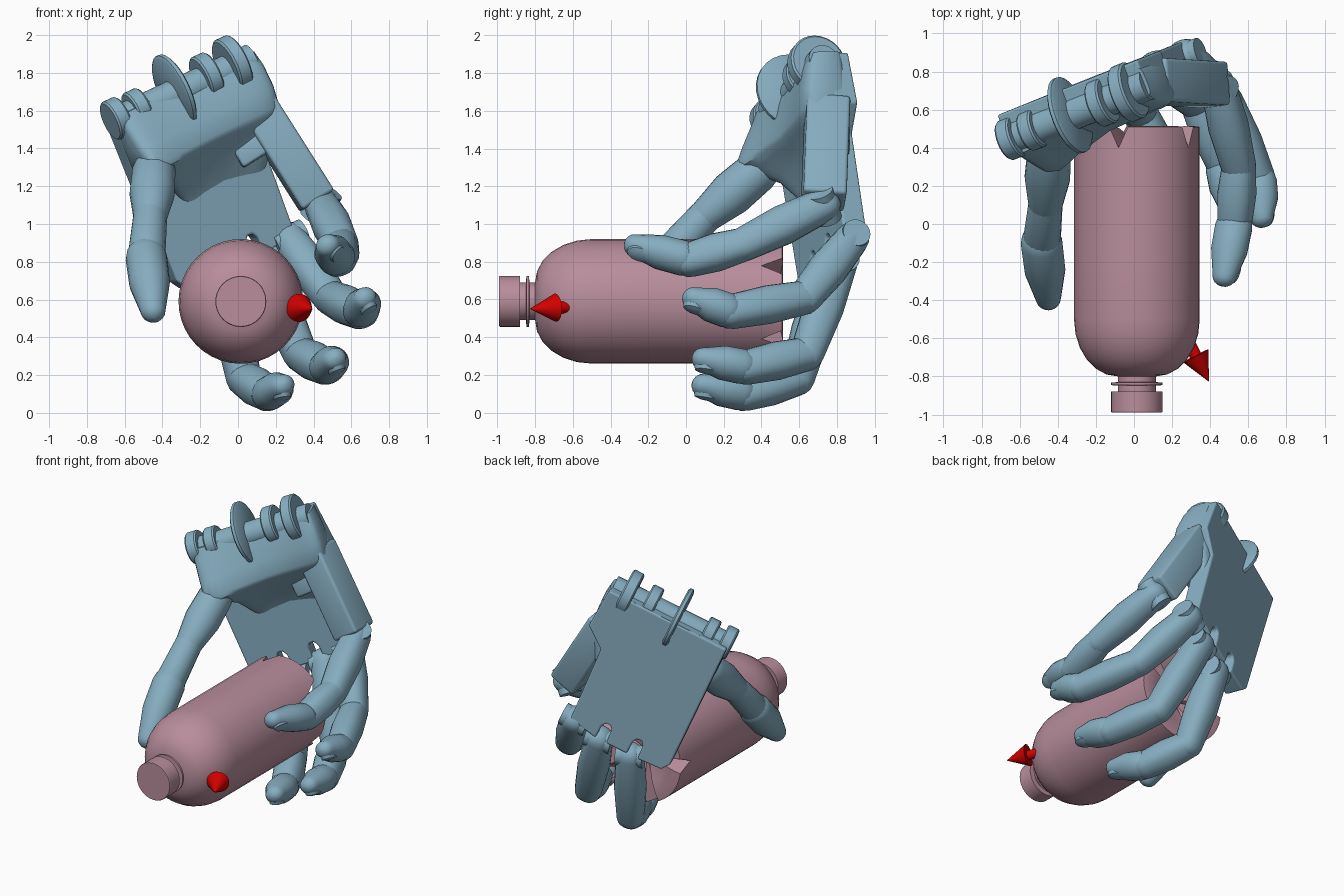
import bpy, bmesh, math
from mathutils import Vector as V, Matrix

if "Cube" in bpy.data.objects:
    bpy.data.objects.remove(bpy.data.objects["Cube"])

def material(name, rgb):
    m = bpy.data.materials.new(name)
    m.diffuse_color = (*rgb, 1)
    m.use_nodes = True
    m.node_tree.nodes["Principled BSDF"].inputs["Base Color"].default_value = m.diffuse_color
    return m

BLUE = material("blue", (0.24, 0.42, 0.53))
PINK = material("pink", (0.48, 0.27, 0.33))
RED = material("red", (0.65, 0.0, 0.0))

# Palm frame: U across the hand, D towards the fingers, N out of the palm
U = V((0.86, 0.34, 0.40)).normalized()
D = V((0.42, 0.17, -0.885))
D = (D - U * D.dot(U)).normalized()
N = -U.cross(D)
O = V((-0.72, 0.57, 1.57))
PALM = Matrix((U, D, N)).transposed()

def P(a, b, c):
    return O + PALM @ V((a, b, c))

def finish(name, bm, mat, angle=35, bevel=0):
    bmesh.ops.remove_doubles(bm, verts=bm.verts, dist=1e-5)
    bmesh.ops.recalc_face_normals(bm, faces=bm.faces)
    me = bpy.data.meshes.new(name)
    bm.to_mesh(me)
    bm.free()
    ob = bpy.data.objects.new(name, me)
    bpy.context.collection.objects.link(ob)
    me.materials.append(mat)
    bpy.ops.object.select_all(action='DESELECT')
    ob.select_set(True)
    bpy.context.view_layer.objects.active = ob
    if bevel:
        mod = ob.modifiers.new("soft", 'BEVEL')
        mod.width, mod.segments = bevel, 3
        bpy.ops.object.modifier_apply(modifier="soft")
    bpy.ops.object.shade_smooth_by_angle(angle=math.radians(angle))
    return ob

def loft(name, rings, mat, angle=35):
    bm = bmesh.new()
    vs = [[bm.verts.new(p) for p in r] for r in rings]
    n = len(vs[0])
    for a, b in zip(vs, vs[1:]):
        for i in range(n):
            j = (i + 1) % n
            bm.faces.new((a[i], a[j], b[j], b[i]))
    bm.faces.new(vs[0])
    bm.faces.new(vs[-1])
    return finish(name, bm, mat, angle)

def frame(axis, side):
    z = axis.normalized()
    x = (side - z * side.dot(z)).normalized()
    return x, z.cross(x), z

def lathe(name, base, axis, profile, mat, n=24, side=U, sx=1.0, sy=1.0, power=1.0):
    x, y, z = frame(V(axis), V(side))
    sp = lambda t: math.copysign(abs(t) ** power, t)
    rings = []
    for r, h in profile:
        rings.append([V(base) + z * h + x * (sx * r * sp(math.cos(2 * math.pi * i / n)))
                      + y * (sy * r * sp(math.sin(2 * math.pi * i / n))) for i in range(n)])
    return loft(name, rings, mat)

def link(name, p, q, r0, r1, sx=1.0, power=0.85, mid=None):
    p, q = V(p), V(q)
    L = (q - p).length
    arc = [math.radians(t) for t in (3, 25, 45, 65, 90)]
    prof = [(r0 * math.sin(t), -r0 * math.cos(t)) for t in arc]
    if mid:
        prof.append((mid, L * 0.5))
    prof += [(r1 * math.sin(t), L + r1 * math.cos(t)) for t in reversed(arc)]
    return lathe(name, p, q - p, prof, BLUE, 20, sx=sx, power=power)

def box(name, centre, size, rot, bevel=0.02):
    bm = bmesh.new()
    bmesh.ops.create_cube(bm, size=1, matrix=Matrix.Translation(centre) @ rot.to_4x4() @ Matrix.Diagonal((*size, 1)))
    return finish(name, bm, BLUE, 35, bevel)

def disc(name, centre, r, t, axis=U):
    lathe(name, V(centre) - V(axis) * t / 2, axis, [(r * .93, 0), (r, .01), (r, t - .01), (r * .93, t)], BLUE, 28, side=D)

# Bottle: turned body with five V-shaped grooves in the foot
SEG, R, C = 40, 0.33, V((0.015, 0, 0.59))
profile = [(0.01, 0.42, 0), (0.2, 0.50, .09), (0.29, 0.515, .115), (R, 0.51, .11), (R, 0.40, 0)]
profile += [(R, y, 0) for y in (0.1, -0.2, -0.5)]
profile += [(0.1 + 0.23 * math.cos(t), -0.5 - 0.3 * math.sin(t), 0) for t in [math.radians(15 * k) for k in range(1, 7)]]
profile += [(r, y, 0) for r, y in ((.1, -.83), (.135, -.832), (.135, -.846), (.1, -.848),
                                   (.1, -.88), (.135, -.88), (.135, -.985), (.132, -.99))]
rings = []
for r, y, cut in profile:
    ring = []
    for i in range(SEG):
        t = math.radians(35 + i * 360 / SEG)
        ring.append(C + V((r * math.cos(t), y - (cut if i % 8 == 0 else 0), r * math.sin(t))))
    rings.append(ring)
loft("bottle", rings, PINK, 30)

# Red direction arrow
a0, a1 = V((0.285, -0.615, 0.56)), V((0.392, -0.825, 0.55))
L = (a1 - a0).length
lathe("arrow", a0, a1 - a0, [(.032, 0), (.032, L - .15), (.075, L - .15), (.002, L)], RED)

# Palm plate with finger slots, drawn in the palm frame and extruded
outline = [(0, 0), (.86, 0), (.88, .3), (.74, .42), (.72, .98)]
for s in (.48, .25):
    outline += [(s + .04, 1.02), (s + .035, .92), (s + .015, .89), (s - .015, .89), (s - .035, .92), (s - .04, 1.02)]
outline += [(.04, 1.01), (0, .95)]
bm = bmesh.new()
face = bm.faces.new([bm.verts.new(P(a, b, 0.0)) for a, b in outline])
ext = bmesh.ops.extrude_face_region(bm, geom=[face])
bmesh.ops.translate(bm, vec=N * 0.13, verts=[v for v in ext["geom"] if isinstance(v, bmesh.types.BMVert)])
finish("palm_plate", bm, BLUE, 10, 0.012)

# Heel of the palm: lofted, thicker on the thumb side
sp = lambda t, e: math.copysign(abs(t) ** e, t)
rings = []
for b, lo, hi, cl, cr in ((.0, .0, .87, .25, .22), (.08, .0, .88, .30, .26), (.2, .0, .88, .38, .29),
                          (.3, .0, .87, .44, .29), (.33, .02, .86, .43, .28), (.36, .06, .84, .36, .26),
                          (.45, .14, .79, .23, .23), (.58, .2, .72, .14, .15), (.66, .25, .68, .1, .1)):
    ring = []
    for k in range(32):
        t = 2 * math.pi * k / 32
        s = 0.5 + 0.5 * sp(math.cos(t), .4)
        h = (cl + (cr - cl) * s) * (1 - 0.22 * math.sin(math.pi * s))
        ring.append(P(lo + (hi - lo) * s, b, 0.01 + h * (0.5 + 0.5 * sp(math.sin(t), .4))))
    rings.append(ring)
loft("palm_heel", rings, BLUE, 45)

# Wrist lugs, the large thin wrist disc and the pin through them
for i, (a, r) in enumerate(((.02, .11), (.15, .105), (.58, .125), (.74, .155))):
    disc(f"wrist_lug_{i}", P(a, .02, .14), r, .08)
disc("wrist_disc", P(.38, .02, .14), .21, .04)
lathe("wrist_pin", P(.0, .04, .14), U, [(.085, 0), (.085, .85)], BLUE, side=D)

# Separate hand bone of the small finger
p, q = V((0.09, 0.75, 1.64)), V((0.42, 0.73, 1.12))
x, y, z = frame(q - p, V((1, 0.1, 0.5)))
rot = Matrix((x, y, z)).transposed()
box("small_finger_bone", (p + q) / 2, (.2, .23, (q - p).length), rot, .02)
box("small_finger_bracket", V((0.08, .69, 1.40)), (.2, .1, .12), rot, .015)

# Fingers: knuckle, middle joint, end joint, tip
fingers = {
    "small_finger": ((.44, .73, 1.10), (.55, .30, .89), (.53, .02, .81), (.475, -.27, .885)),
    "ring_finger": ((.27, .88, .92), (.49, .63, .61), (.65, .24, .535), (.67, .04, .605)),
    "middle_finger": ((.12, .82, .80), (.33, .64, .31), (.47, .32, .24), (.51, .09, .285)),
    "first_finger": ((-.07, .74, .70), (.03, .59, .18), (.16, .31, .10), (.235, .09, .145)),
}
for name, pts in fingers.items():
    k, m, e, t = (V(v) for v in pts)
    link(name + "_base", k, m, .09, .09, mid=.105)
    link(name + "_middle", m, e, .088, .09, mid=.1)
    link(name + "_tip", e + (t - e) * .12, t, .092, .06, 1.1, 1.0, mid=.09)
    side = (m - k).cross(e - m).normalized()
    lathe(name + "_knuckle_pin", k - side * .09, side, [(.075, 0), (.075, .18)], BLUE, side=D)
    # Finger nail on the outer side
    out = side.cross(t - e).normalized()
    if out.dot(C - t) > 0:
        out = -out
    c = e + (t - e) * .85 + out * .055
    lathe(name + "_nail", c - out * .01, out, [(.055, 0), (.05, .02), (.03, .028), (.005, .03)], BLUE,
          20, side=t - e, sx=1.4, sy=.9)

# Thumb
b, k, e, t = (V(v) for v in ((-.445, .38, 1.28), (-.465, .10, 1.04), (-.485, -.10, .82), (-.45, -.385, .545)))
link("thumb_base", b, k, .115, .09, 1.0, 1.0, mid=.12)
link("thumb_middle", k, e, .09, .10, 1.0, 1.0, mid=.095)
link("thumb_tip", e, t, .11, .068, 1.0, 1.0, mid=.108)
